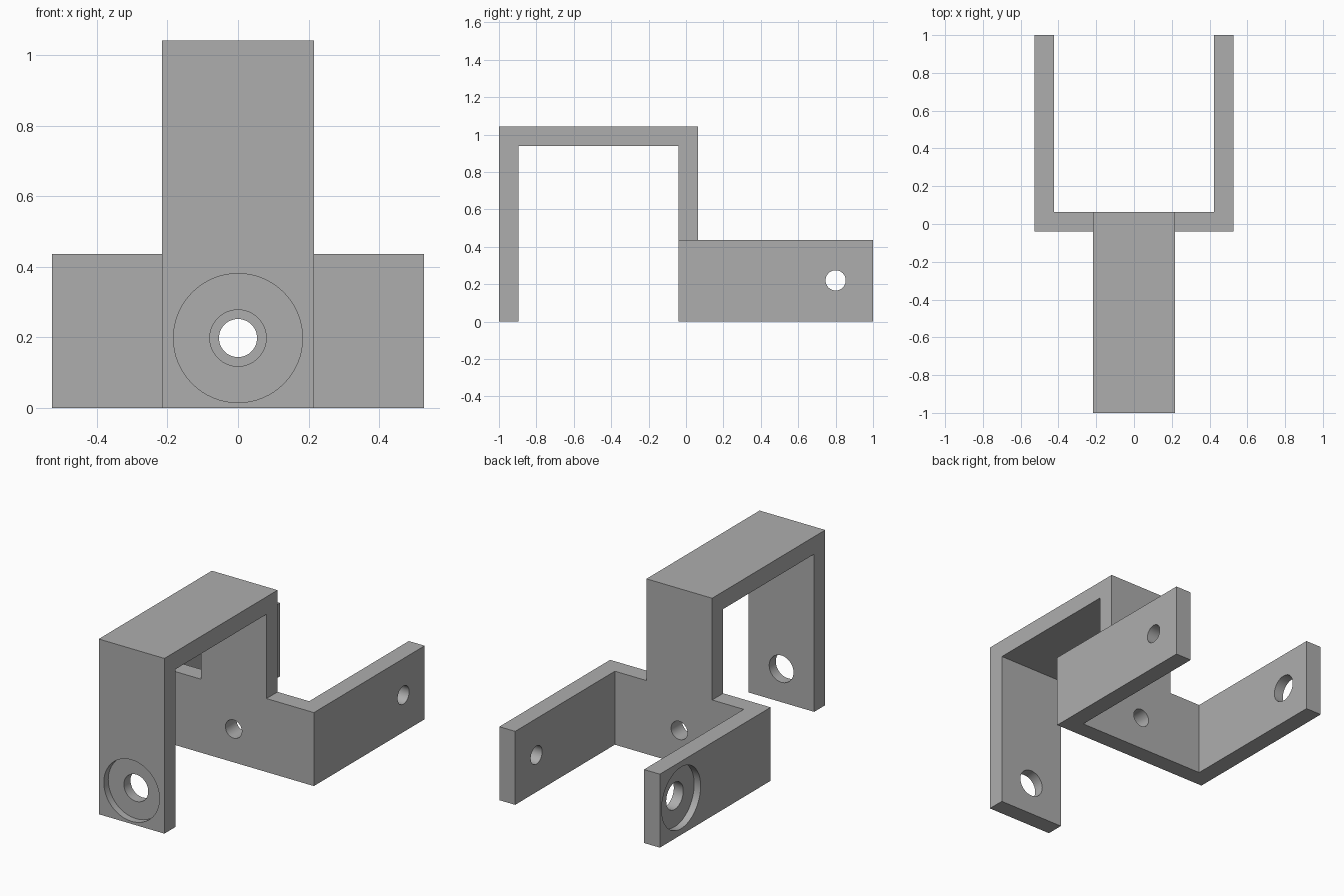
import bpy, bmesh, math
from mathutils import Vector

if "Cube" in bpy.data.objects:
    bpy.data.objects.remove(bpy.data.objects["Cube"], do_unlink=True)

T = 0.104                      # plate thickness
HALF_W, STRAP_W = 0.528, 0.216  # half widths of yoke and strap
TOP, ARM_H = 1.042, 0.437
PLATE_Y, BACK_Y = -0.041, 0.063

metal = bpy.data.materials.new("plain grey")
metal.use_nodes = True
GREY = (0.42, 0.42, 0.42, 1)
metal.diffuse_color = GREY
metal.node_tree.nodes["Principled BSDF"].inputs["Base Color"].default_value = GREY


def extrude_profile(name, points, direction):
    """Solid made by sweeping a closed planar outline along a vector."""
    bm = bmesh.new()
    face = bm.faces.new([bm.verts.new(p) for p in points])
    swept = bmesh.ops.extrude_face_region(bm, geom=[face])["geom"]
    moved = [g for g in swept if isinstance(g, bmesh.types.BMVert)]
    bmesh.ops.translate(bm, verts=moved, vec=direction)
    bmesh.ops.recalc_face_normals(bm, faces=bm.faces)
    mesh = bpy.data.meshes.new(name)
    bm.to_mesh(mesh)
    bm.free()
    mesh.materials.append(metal)
    obj = bpy.data.objects.new(name, mesh)
    bpy.context.collection.objects.link(obj)
    return obj


def combine(target, other, operation):
    """Apply a boolean and remove the helper object."""
    other.hide_render = True
    mod = target.modifiers.new(operation.lower(), "BOOLEAN")
    mod.operation, mod.object, mod.solver = operation, other, "EXACT"
    bpy.context.view_layer.objects.active = target
    bpy.ops.object.modifier_apply(modifier=mod.name)
    bpy.data.objects.remove(other, do_unlink=True)


def drill(target, start, end, radius):
    """Cut a round hole between two points."""
    a, b = Vector(start), Vector(end)
    bpy.ops.mesh.primitive_cylinder_add(vertices=64, radius=radius,
                                        depth=(b - a).length, location=(a + b) / 2)
    cutter = bpy.context.object
    cutter.rotation_euler = (b - a).to_track_quat("Z", "Y").to_euler()
    cutter.data.materials.append(metal)
    bpy.context.view_layer.update()
    combine(target, cutter, "DIFFERENCE")


# Forked yoke: back plate with two arms
inner = HALF_W - T
half = [(HALF_W, PLATE_Y), (HALF_W, 1), (inner, 1), (inner, BACK_Y)]
outline = half + [(-x, y) for x, y in reversed(half)]
bracket = extrude_profile("bracket", [(x, y, 0) for x, y in outline], (0, 0, ARM_H))

# Hooked strap rising from the plate, over and down the front
path = [(-1, 0), (-1, TOP), (BACK_Y, TOP), (BACK_Y, ARM_H), (PLATE_Y, ARM_H),
        (PLATE_Y, TOP - T), (T - 1, TOP - T), (T - 1, 0)]
strap = extrude_profile("strap", [(-STRAP_W, y, z) for y, z in path],
                        (2 * STRAP_W, 0, 0))
combine(bracket, strap, "UNION")

# Pivot holes: small, large and shallow round recess on each axis
SMALL, LARGE, RECESS, DEPTH = 0.054, 0.08, 0.183, 0.042
FZ, AY, AZ = 0.198, 0.80, 0.22
drill(bracket, (0, -0.2, FZ), (0, 0.2, FZ), SMALL)
drill(bracket, (0, -1.1, FZ), (0, -0.8, FZ), LARGE)
drill(bracket, (0, -1.1, FZ), (0, DEPTH - 1, FZ), RECESS)
drill(bracket, (0.3, AY, AZ), (0.7, AY, AZ), SMALL)
drill(bracket, (-0.7, AY, AZ), (-0.3, AY, AZ), LARGE)
drill(bracket, (-0.7, AY, AZ), (DEPTH - HALF_W, AY, AZ), RECESS)

# Smooth hole walls, crisp plate edges
bpy.ops.object.select_all(action="DESELECT")
bracket.select_set(True)
bpy.context.view_layer.objects.active = bracket
bpy.ops.object.shade_smooth_by_angle(angle=math.radians(30))
